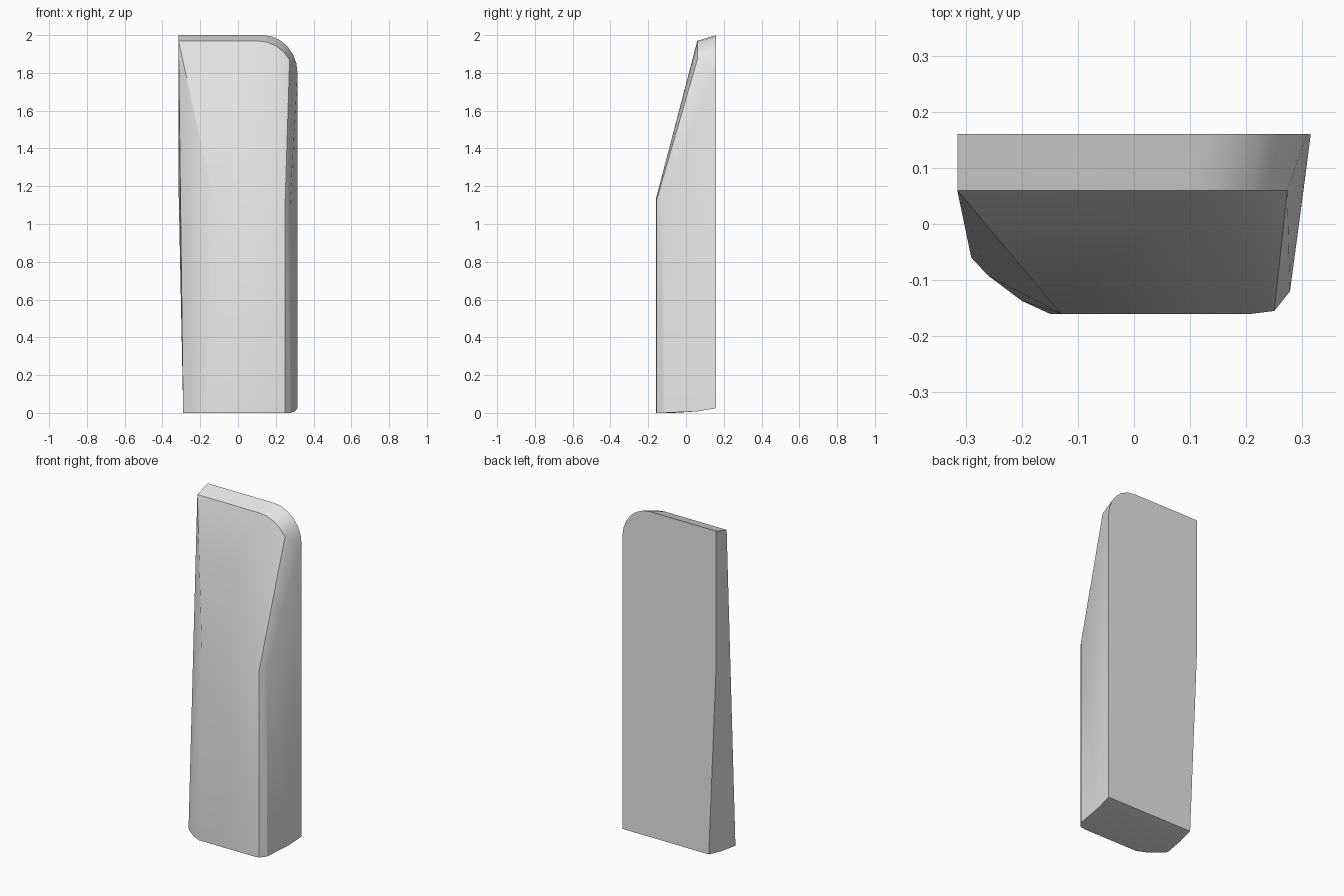
import bpy
import bmesh
import math

cube = bpy.data.objects.get("Cube")
if cube:
    bpy.data.objects.remove(cube, do_unlink=True)

BACK, FRONT, LEDGE = 0.16, -0.16, 0.06   # depth of the back, the front and the top ledge


def corner(cx, cz, rx, rz, y, steps=6):
    """Quarter ellipse from the top edge round to the side edge."""
    angles = [math.pi / 2 * (1 - i / steps) for i in range(steps + 1)]
    return [(cx + rx * math.cos(a), y, cz + rz * math.sin(a)) for a in angles]


def section(points, z):
    return [(x, y, z) for x, y in points]


# Back outline: rounded upper corner, tapered on the opposite side
points = corner(0.13, 1.80, 0.185, 0.20, BACK)
points += [(-0.315, BACK, 2), (-0.315, BACK, 1.2),
           (-0.265, BACK, 0.025), (0.315, BACK, 0.025)]

# Top ledge outline, where the sloping front begins
ledge = corner(0.10, 1.77, 0.20, 0.20, LEDGE)
points += [p for p in ledge if p[2] > 1.84] + [(-0.315, LEDGE, 1.97)]

# Front column: small rounding on one edge, wide chamfer on the other
rounding = [(0.278, -0.12), (0.25, -0.155), (0.21, FRONT)]
points += section(rounding + [(-0.13, FRONT)], 1.13)
points += section(rounding + [(-0.15, FRONT), (-0.20, -0.137),
                              (-0.26, -0.092), (-0.29, -0.06)], 0)

# Slightly lifted rear of the underside
points += [(0.302, LEDGE, 0.008), (-0.276, LEDGE, 0.008)]

# Skin the outlines into one solid
bm = bmesh.new()
for p in points:
    bm.verts.new(p)
hull = bmesh.ops.convex_hull(bm, input=bm.verts[:])
unused = {v for v in hull["geom_interior"] + hull["geom_unused"]
          if isinstance(v, bmesh.types.BMVert)}
bmesh.ops.delete(bm, geom=list(unused), context='VERTS')
bmesh.ops.dissolve_limit(bm, angle_limit=math.radians(0.5),
                         verts=bm.verts[:], edges=bm.edges[:])
bmesh.ops.recalc_face_normals(bm, faces=bm.faces[:])
mesh = bpy.data.meshes.new("tapered_block")
bm.to_mesh(mesh)
bm.free()

block = bpy.data.objects.new("tapered_block", mesh)
bpy.context.collection.objects.link(block)

# Plain light grey
grey = bpy.data.materials.new("light_grey")
grey.use_nodes = True
colour = (0.8, 0.8, 0.8, 1)
grey.diffuse_color = colour
for node in grey.node_tree.nodes:
    if node.type == 'BSDF_PRINCIPLED':
        node.inputs["Base Color"].default_value = colour
mesh.materials.append(grey)

# Smooth rounded areas, keep hard edges
bpy.ops.object.select_all(action='DESELECT')
block.select_set(True)
bpy.context.view_layer.objects.active = block
bpy.ops.object.shade_smooth_by_angle(angle=math.radians(30))
